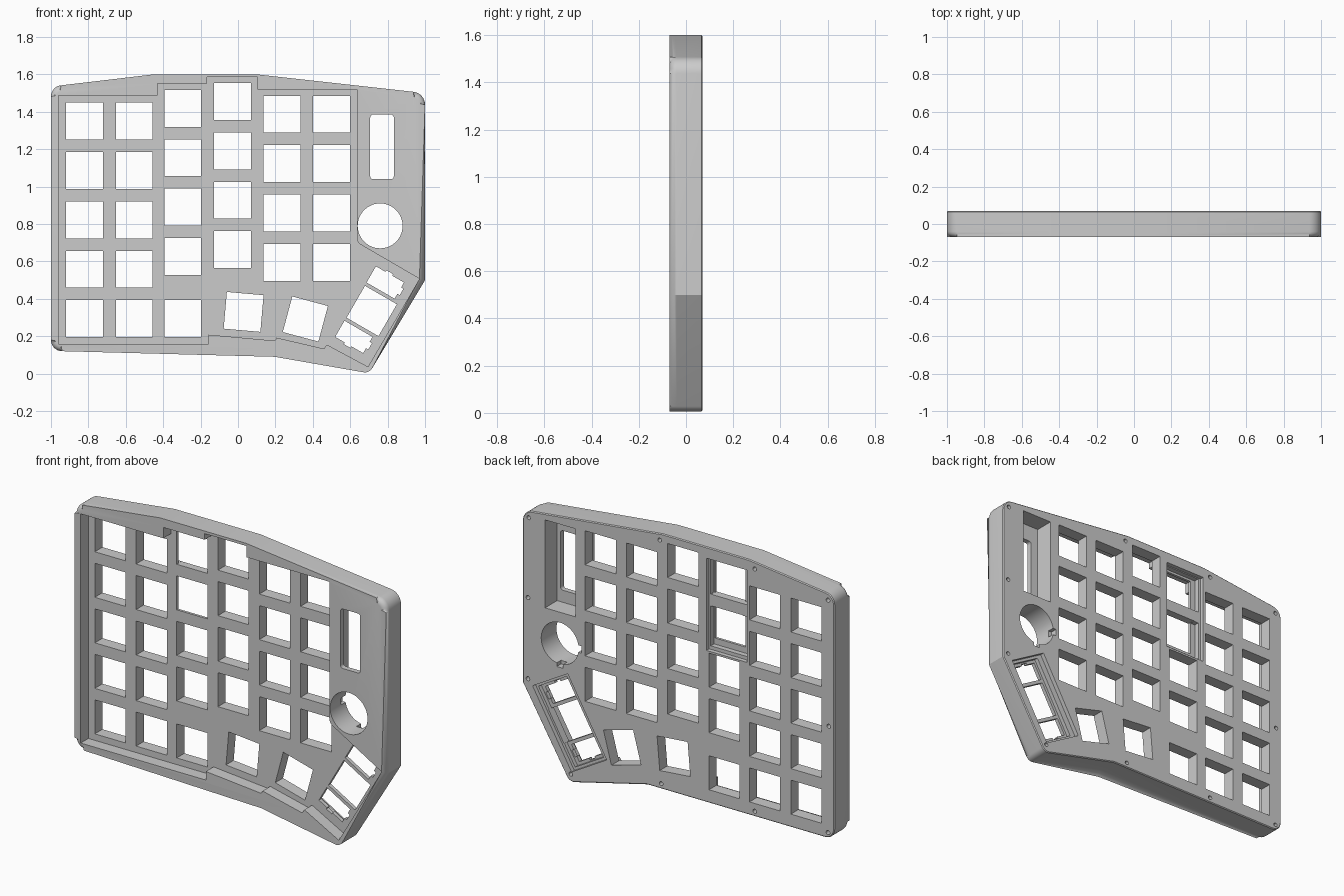
import bpy, bmesh, math
from mathutils import Vector

if "Cube" in bpy.data.objects:
    bpy.data.objects.remove(bpy.data.objects["Cube"])


def rounded(pts, n=8):
    """Points are (x, z) or (x, z, radius); corners with a radius become arcs."""
    out = []
    for i, p in enumerate(pts):
        c = Vector(p[:2])
        if len(p) < 3:
            out.append(c)
            continue
        a = (Vector(pts[i - 1][:2]) - c).normalized()
        b = (Vector(pts[(i + 1) % len(pts)][:2]) - c).normalized()
        half = a.angle(b) / 2
        t = p[2] / math.tan(half)
        o = c + (a + b).normalized() * (p[2] / math.sin(half))
        s, e = c + a * t - o, c + b * t - o
        turn = math.atan2(s.x * e.y - s.y * e.x, s.dot(e))
        for k in range(n + 1):
            g = turn * k / n
            out.append(o + Vector((s.x * math.cos(g) - s.y * math.sin(g),
                                   s.x * math.sin(g) + s.y * math.cos(g))))
    return out


def prism(bm, pts, y0, y1):
    f = [bm.verts.new((p[0], y0, p[1])) for p in pts]
    b = [bm.verts.new((p[0], y1, p[1])) for p in pts]
    faces = [bm.faces.new(f), bm.faces.new(b[::-1])]
    for i in range(len(f)):
        j = (i + 1) % len(f)
        faces.append(bm.faces.new((f[i], b[i], b[j], f[j])))
    return faces


def box(x0, x1, z0, z1):
    return [(x0, z0), (x1, z0), (x1, z1), (x0, z1)]


def circle(x, z, r, n):
    return [(x + r * math.cos(math.tau * k / n), z + r * math.sin(math.tau * k / n)) for k in range(n)]


def place(pts, x, z, deg):
    a = math.radians(deg)
    return [(x + u * math.cos(a) - v * math.sin(a), z + u * math.sin(a) + v * math.cos(a)) for u, v in pts]


def make(name, bm):
    bmesh.ops.recalc_face_normals(bm, faces=bm.faces)
    me = bpy.data.meshes.new(name)
    bm.to_mesh(me)
    bm.free()
    ob = bpy.data.objects.new(name, me)
    bpy.context.collection.objects.link(ob)
    return ob


# Case body, with a large round on the front edge and a tiny one at the back
outline = rounded([(-1, .12, .06), (.2, .12), (.7, 0, .045), (1, .5), (1, 1.5, .07),
                   (.1, 1.6), (-.45, 1.6), (-1, 1.535, .06)])
bm = bmesh.new()
front, back = prism(bm, outline, -.07, .07)[:2]
back_edges = list(back.edges)
bmesh.ops.bevel(bm, geom=list(front.edges), offset=.03, segments=5, profile=.5, affect='EDGES')
bmesh.ops.bevel(bm, geom=[e for e in back_edges if e.is_valid], offset=.005, segments=1, affect='EDGES')
case = make("keyboard_case", bm)
cutters = []


def cut(name, shapes):
    """shapes: list of (points, y0, y1) that do not overlap each other."""
    b = bmesh.new()
    for pts, y0, y1 in shapes:
        prism(b, pts, y0, y1)
    ob = make(name, b)
    ob.hide_render = True
    m = case.modifiers.new(name, 'BOOLEAN')
    m.operation, m.solver, m.object = 'DIFFERENCE', 'EXACT', ob
    cutters.append(ob)


# Recessed key field on the front
cut("key_field", [(rounded([
    (-.96, .158), (-.157, .158), (-.157, .208), (.197, .176), (.207, .192), (.46, .133),
    (.475, .155), (.695, .037), (.97, .507), (.635, .702, .045), (.635, 1.52), (.105, 1.52),
    (.105, 1.585), (-.165, 1.585), (-.165, 1.55), (-.43, 1.55), (-.43, 1.487), (-.96, 1.487)]), -.2, 0)])

# Back pockets: display bay, controller bay with cross bar, long thumb key
thumb = (.715, .335, 60)
cut("back_pockets", [
    (box(.66, .855, .97, 1.48), -.04, .2),
    (box(-.44, -.18, 1.0, 1.535), .045, .2),
    (place(box(-.25, .25, -.11, .15), *thumb), .045, .2)])
cut("back_pockets_deep", [
    (box(-.425, -.19, 1.02, 1.25), .015, .2),
    (box(-.425, -.19, 1.32, 1.53), .015, .2),
    (place(box(-.235, .235, -.095, .115), *thumb), .022, .2)])

# Key openings in staggered columns
s = .0985
square = box(-s, s, -s, s)
holes = []
for x, top, rows in ((-.82, 1.35, 5), (-.555, 1.35, 5), (-.295, 1.418, 4),
                     (-.03, 1.455, 4), (.235, 1.387, 4), (.5, 1.387, 4)):
    holes += [place(square, x, top - .264 * r, 0) for r in range(rows)]
holes += [place(square, -.295, .295, 0), place(square, .03, .33, -5),
          place(square, .36, .292, -15), place(square, *thumb)]
# Notched stabiliser slots either side of the long thumb key
slot = [(-.05, -.083), (-.02, -.083), (-.02, -.097), (.02, -.097), (.02, -.083), (.05, -.083),
        (.05, -.01), (.06, -.01), (.06, .03), (.05, .03), (.05, .09), (-.05, .09)]
for side in (1, -1):
    pts = [(side * (u + .168), v + .01) for u, v in slot]
    holes.append(place(pts, *thumb))
# Display window and round knob opening
holes.append(rounded([(p[0], p[1], .015) for p in box(.707, .833, 1.04, 1.385)], 4))
holes.append(circle(.76, .79, .12, 64))
cut("openings", [(h, -.2, .2) for h in holes])

# Screw holes round the back, and small knob notches
screws = [(.96, 1.465), (.12, 1.56), (-.49, 1.555), (-.96, 1.5), (.965, 1.0), (.965, .53),
          (.69, .05), (.11, .15), (-.49, .15), (-.96, .152), (-.965, .77)]
notches = [(box(.62, .66, .77, .81), .03, .2), (box(.74, .78, .65, .7), .03, .2)]
cut("screw_holes", [(circle(x, z, .012, 16), .025, .2) for x, z in screws] + notches)

# Apply the cuts and finish shading
bpy.context.view_layer.objects.active = case
case.select_set(True)
for m in list(case.modifiers):
    bpy.ops.object.modifier_apply(modifier=m.name)
for c in cutters:
    bpy.data.objects.remove(c)
bpy.ops.object.shade_smooth_by_angle(angle=math.radians(30))
